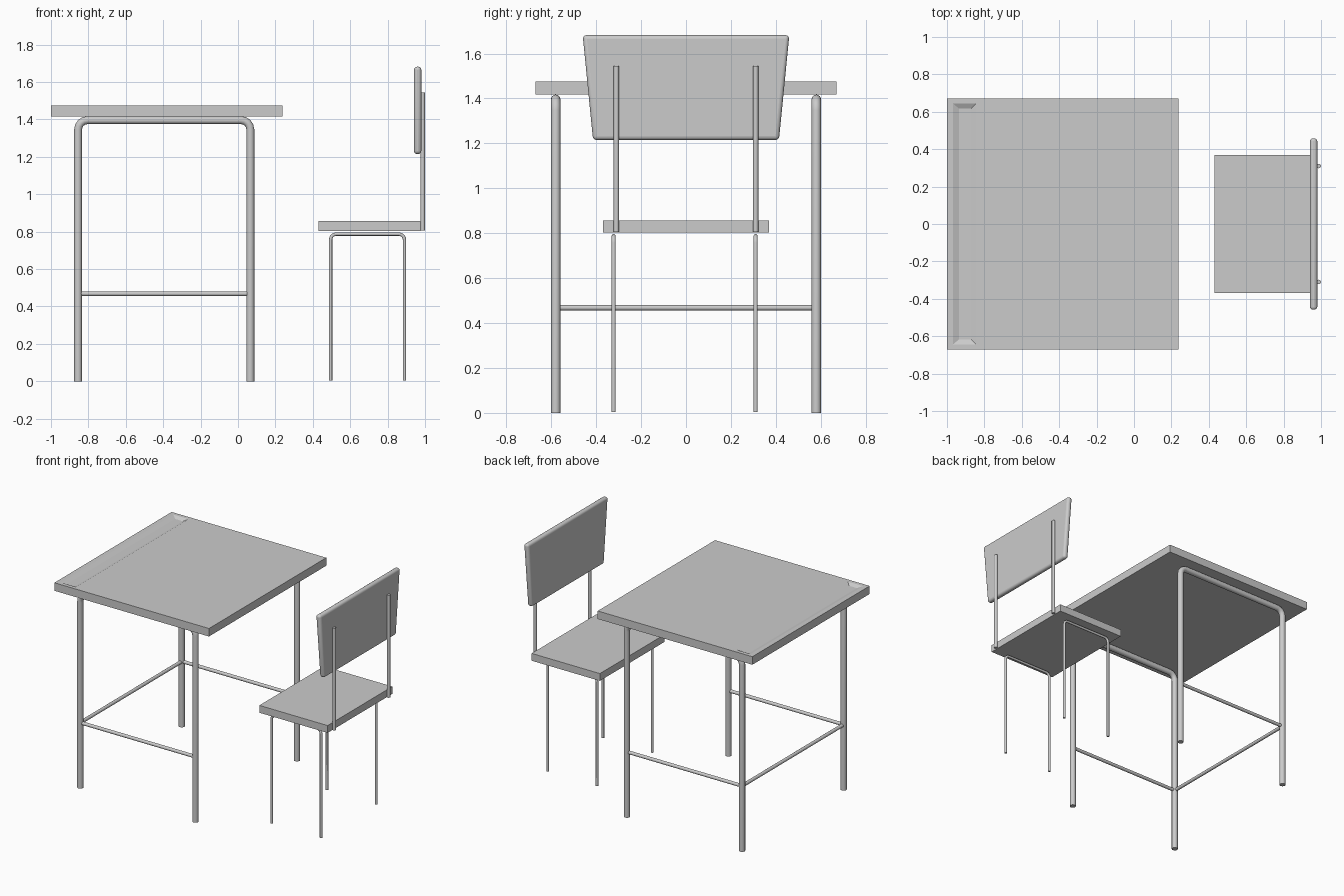
import bpy, bmesh, math
from mathutils import Vector

if "Cube" in bpy.data.objects:
    bpy.data.objects.remove(bpy.data.objects["Cube"])


def loft(name, rings):
    """Closed solid from a stack of four-cornered rings."""
    bm = bmesh.new()
    loops = [[bm.verts.new(p) for p in r] for r in rings]
    for a, b in zip(loops, loops[1:]):
        for i in range(4):
            j = (i + 1) % 4
            bm.faces.new((a[i], a[j], b[j], b[i]))
    bm.faces.new(loops[0][::-1])
    bm.faces.new(loops[-1])
    bmesh.ops.recalc_face_normals(bm, faces=bm.faces)
    me = bpy.data.meshes.new(name)
    bm.to_mesh(me)
    bm.free()
    ob = bpy.data.objects.new(name, me)
    bpy.context.collection.objects.link(ob)
    return ob


def rect(x0, x1, y, z):
    return [(x0, -y, z), (x1, -y, z), (x1, y, z), (x0, y, z)]


def smooth(ob, angle=40):
    bpy.ops.object.select_all(action='DESELECT')
    ob.select_set(True)
    bpy.context.view_layer.objects.active = ob
    bpy.ops.object.shade_smooth_by_angle(angle=math.radians(angle))


def tube(name, points, radius):
    """Round capped tube along a path, turned into a mesh."""
    cu = bpy.data.curves.new(name, 'CURVE')
    cu.dimensions = '3D'
    cu.bevel_depth = radius
    cu.bevel_resolution = 6
    cu.use_fill_caps = True
    sp = cu.splines.new('POLY')
    sp.points.add(len(points) - 1)
    for p, co in zip(sp.points, points):
        p.co = (*co, 1)
    ob = bpy.data.objects.new(name, cu)
    bpy.context.collection.objects.link(ob)
    bpy.ops.object.select_all(action='DESELECT')
    ob.select_set(True)
    bpy.context.view_layer.objects.active = ob
    bpy.ops.object.convert(target='MESH')
    smooth(bpy.context.object)


def leg_frame(name, x0, x1, y, z0, z1, bend, radius, steps=4):
    """Upside-down U of bent tube: two legs and the bar joining them."""
    pts = [(x0, y, z0)]
    for cx, start in ((x0 + bend, math.pi), (x1 - bend, math.pi / 2)):
        for i in range(steps + 1):
            a = start - math.pi / 2 * i / steps
            pts.append((cx + bend * math.cos(a), y, z1 - bend + bend * math.sin(a)))
    pts.append((x1, y, z0))
    tube(name, pts, radius)


# Table top with a shallow pencil tray sunk along its far edge
loft("table_top", [
    rect(-1.0, 0.237, 0.67, 1.417),
    rect(-1.0, 0.237, 0.67, 1.475),
    rect(-0.967, -0.845, 0.643, 1.475),
    rect(-0.935, -0.872, 0.617, 1.462),
])

# Table legs and stretchers
for side, y in (("front", -0.58), ("back", 0.58)):
    leg_frame(f"table_{side}_legs", -0.855, 0.066, y, 0, 1.396, 0.05, 0.021)
    tube(f"table_{side}_stretcher", [(-0.855, y, 0.468), (0.066, y, 0.468)], 0.012)
tube("table_end_stretcher", [(-0.855, -0.58, 0.468), (-0.855, 0.58, 0.468)], 0.012)

# Chair seat
loft("seat", [rect(0.43, 0.976, 0.37, 0.803), rect(0.43, 0.976, 0.37, 0.856)])

# Chair legs and back uprights
for side, y, yu in (("front", -0.322, -0.31), ("back", 0.311, 0.31)):
    leg_frame(f"chair_{side}_legs", 0.495, 0.89, yu if y > 0 else y, 0.005, 0.787, 0.03, 0.009)
    tube(f"chair_{side}_upright", [(0.988, yu, 0.806), (0.988, yu, 1.545)], 0.012)

# Backrest: tapered panel with rounded edges
half_bottom, half_top, low, high = 0.414, 0.46, 1.215, 1.682
back = loft("backrest", [
    [(x, -half_bottom, low), (x, half_bottom, low), (x, half_top, high), (x, -half_top, high)]
    for x in (0.941, 0.98)
])
bev = back.modifiers.new("rounded_edges", 'BEVEL')
bev.width = 0.017
bev.segments = 4
bev.limit_method = 'NONE'
smooth(back)
